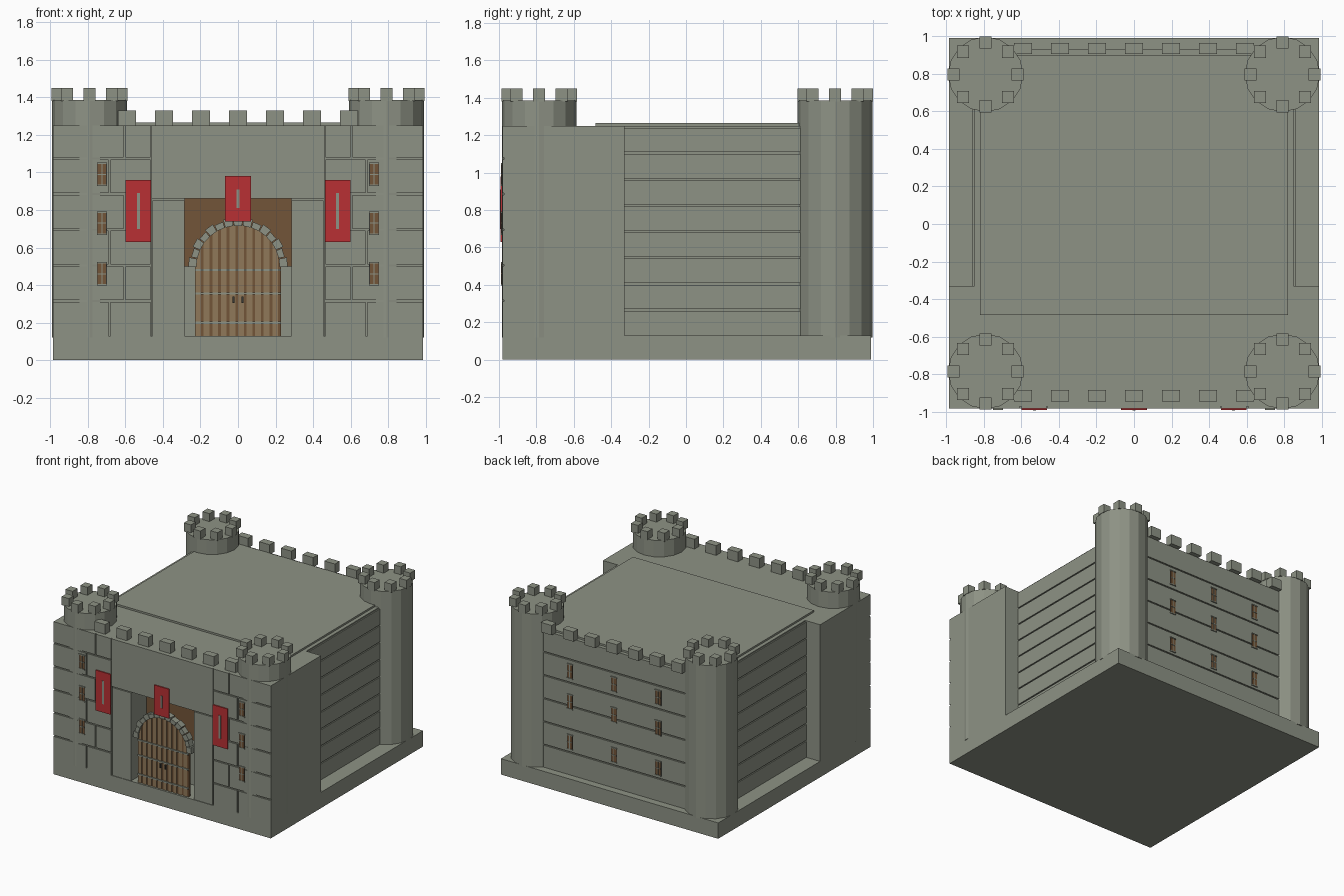
import bpy, bmesh, math
from mathutils import Matrix

old = bpy.data.objects.get("Cube")
if old:
    bpy.data.objects.remove(old)


def material(name, rgb):
    m = bpy.data.materials.new(name)
    m.use_nodes = True
    m.diffuse_color = (*rgb, 1)
    bsdf = m.node_tree.nodes["Principled BSDF"]
    bsdf.inputs["Base Color"].default_value = (*rgb, 1)
    bsdf.inputs["Roughness"].default_value = 0.9
    return m


stone = material("grey stone", (0.27, 0.29, 0.235))
red = material("banner red", (0.48, 0.03, 0.033))
wood = material("light wood", (0.28, 0.19, 0.10))
dark_wood = material("dark wood", (0.17, 0.09, 0.04))
iron = material("dark iron", (0.04, 0.04, 0.035))


def finish(name, bm, mat):
    bmesh.ops.recalc_face_normals(bm, faces=bm.faces)
    mesh = bpy.data.meshes.new(name)
    bm.to_mesh(mesh)
    bm.free()
    mesh.materials.append(mat)
    ob = bpy.data.objects.new(name, mesh)
    bpy.context.collection.objects.link(ob)
    return ob


def boxes(name, spans, mat):
    """One object from boxes given as (x0, x1, y0, y1, z0, z1)."""
    bm = bmesh.new()
    for x0, x1, y0, y1, z0, z1 in spans:
        place = Matrix.Translation(((x0 + x1) / 2, (y0 + y1) / 2, (z0 + z1) / 2))
        size = Matrix.Diagonal((abs(x1 - x0), abs(y1 - y0), abs(z1 - z0), 1))
        bmesh.ops.create_cube(bm, size=1, matrix=place @ size)
    return finish(name, bm, mat)


def prisms(name, outlines, y0, y1, mat):
    """One object from x-z outlines extruded along y."""
    bm = bmesh.new()
    for outline in outlines:
        face = bm.faces.new([bm.verts.new((x, y0, z)) for x, z in outline])
        new = bmesh.ops.extrude_face_region(bm, geom=[face])["geom"]
        moved = [v for v in new if isinstance(v, bmesh.types.BMVert)]
        bmesh.ops.translate(bm, verts=moved, vec=(0, y1 - y0, 0))
    return finish(name, bm, mat)


def both(spans):
    """Add the copies mirrored in x."""
    return spans + [(-s[1], -s[0], *s[2:]) for s in spans]


FLOOR, ROOF, FRONT, GAP = 0.13, 1.25, -0.982, 0.01


def rows(step):
    """Heights of the stone courses, with a mortar gap between them."""
    out, z = [], FLOOR
    while z < ROOF - 0.02:
        out.append((z, min(z + step - GAP, ROOF)))
        z += step
    return out


# Main masses
boxes("plinth", [(-0.985, 0.985, FRONT, 0.99, 0, FLOOR)], stone)
boxes("keep", [(-0.85, 0.85, -0.4, 0.92, FLOOR, ROOF)], stone)
boxes("roof_slab", [(-0.82, 0.82, -0.485, 0.9, ROOF, 1.265)], stone)
boxes("front_wings", both([(0.46, 0.985, -0.973, -0.33, FLOOR, ROOF)]), stone)
boxes("gatehouse", [(-0.46, 0.46, -0.77, -0.33, FLOOR, ROOF),
                    (-0.46, 0.46, FRONT, -0.77, 0.86, ROOF)], stone)
boxes("gate_pillars", both([(0.285, 0.455, -0.977, -0.77, FLOOR, 0.85)]), stone)

# Stone courses on the keep and wings
boxes("side_courses", both([(0.85, 0.86, -0.33, 0.7, a, b) for a, b in rows(0.14)]), stone)
boxes("back_courses", [(-0.7, 0.7, 0.92, 0.93, a, b) for a, b in rows(0.19)], stone)
bricks = []
for i, (a, b) in enumerate(rows(0.19)):
    joint = 0.6 if i % 2 else 0.68
    bricks += [(0.465, joint, FRONT, -0.973, a, b),
               (joint + GAP, 0.985, FRONT, -0.973, a, b)]
boxes("front_bricks", both(bricks), stone)

# Corner towers with crenellated tops
R = 0.2
for depth, cy in (("front", -0.785), ("back", 0.797)):
    for side, cx in (("left", 0.79), ("right", -0.79)):
        bm = bmesh.new()
        low = FLOOR - 0.01
        bmesh.ops.create_cone(bm, cap_ends=True, segments=16, radius1=R, radius2=R,
                              depth=1.385 - low,
                              matrix=Matrix.Translation((cx, cy, (low + 1.385) / 2)))
        finish(f"{depth}_{side}_tower", bm, stone)
        teeth = []
        for k in range(8):
            x = cx + 0.17 * math.cos(k * math.pi / 4)
            y = cy + 0.17 * math.sin(k * math.pi / 4)
            teeth.append((x - 0.032, x + 0.032, y - 0.032, y + 0.032, 1.38, 1.45))
        boxes(f"{depth}_{side}_tower_merlons", teeth, stone)

# Wall merlons
for name, y in (("front_merlons", -0.915), ("back_merlons", 0.935)):
    boxes(name, [(x * 0.197 - 0.048, x * 0.197 + 0.048, y - 0.03, y + 0.03, ROOF, 1.33)
                 for x in range(-3, 4)], stone)

# Narrow windows: dark edge, wooden pane and stone cross bars
def windows(name, spots, y, out):
    def layer(part, w, h, t, mat):
        boxes(name + part, [(x - w, x + w, y, y + out * t, z - h, z + h)
                            for x, z in spots], mat)
    layer("_edges", 0.027, 0.06, 0.002, iron)
    layer("_panes", 0.022, 0.055, 0.004, dark_wood)
    layer("_uprights", 0.003, 0.055, 0.007, stone)
    layer("_crossbars", 0.022, 0.003, 0.007, stone)
    boxes(name + "_sills", [(x - 0.027, x + 0.027, y, y + out * 0.008, z + s - 0.004, z + s + 0.004)
                            for x, z in spots for s in (-0.058, 0.058)], stone)


windows("front_windows", [(x, z) for x in (-0.725, 0.725) for z in (0.46, 0.73, 0.99)], FRONT, -1)
windows("back_windows", [(x, z) for x in (-0.4, 0, 0.4) for z in (0.4, 0.73, 0.98)], 0.93, 1)

# Banners with a pale centre stripe
banners = [(-0.53, 0.63, 0.96), (0, 0.74, 0.98), (0.53, 0.63, 0.96)]
boxes("banners", [(x - 0.068, x + 0.068, -0.991, FRONT, a, b) for x, a, b in banners], red)
boxes("banner_stripes", [(x - 0.009, x + 0.009, -0.994, -0.99, a + 0.07, b - 0.07)
                         for x, a, b in banners], stone)

# Wooden backing in the gate recess
boxes("recess_panel", [(-0.285, 0.285, -0.779, -0.77, 0.5, 0.86)], dark_wood)

# Arched door made of planks
SPRING, INNER, OUTER = 0.495, 0.222, 0.255


def arch_z(x):
    return SPRING + math.sqrt(max(INNER ** 2 - x * x, 0)) + 0.008


def plank(x0, x1):
    mid = (x0 + x1) / 2
    return [(x0, FLOOR), (x1, FLOOR), (x1, arch_z(x1)), (mid, arch_z(mid)), (x0, arch_z(x0))]


count = 10
width = 2 * (INNER + 0.006) / count
edges = [-INNER - 0.006 + i * width for i in range(count)]
prisms("door_planks", [plank(x, x + width * 0.68) for x in edges], -0.968, -0.94, wood)
prisms("door_battens", [plank(x + width * 0.68, x + width) for x in edges], -0.963, -0.94, dark_wood)
boxes("door_straps", [(-0.23, 0.23, -0.974, -0.96, z - 0.006, z + 0.006)
                      for z in (0.2, 0.355, 0.48)], stone)
boxes("door_handles", both([(0.018, 0.028, -0.978, -0.96, 0.305, 0.34)]), iron)

# Arch stones, every second one slightly larger
stones = []
N = 15
for i in range(N):
    a, b = (math.pi * (i + s) / N for s in (0.04, 0.96))
    far = OUTER + (0.01 if i % 2 == 0 else 0)
    stones.append([(r * math.cos(t), SPRING + r * math.sin(t))
                   for r, t in ((INNER, a), (far, a), (far, b), (INNER, b))])
prisms("arch_stones", stones, -0.982, -0.93, stone)
